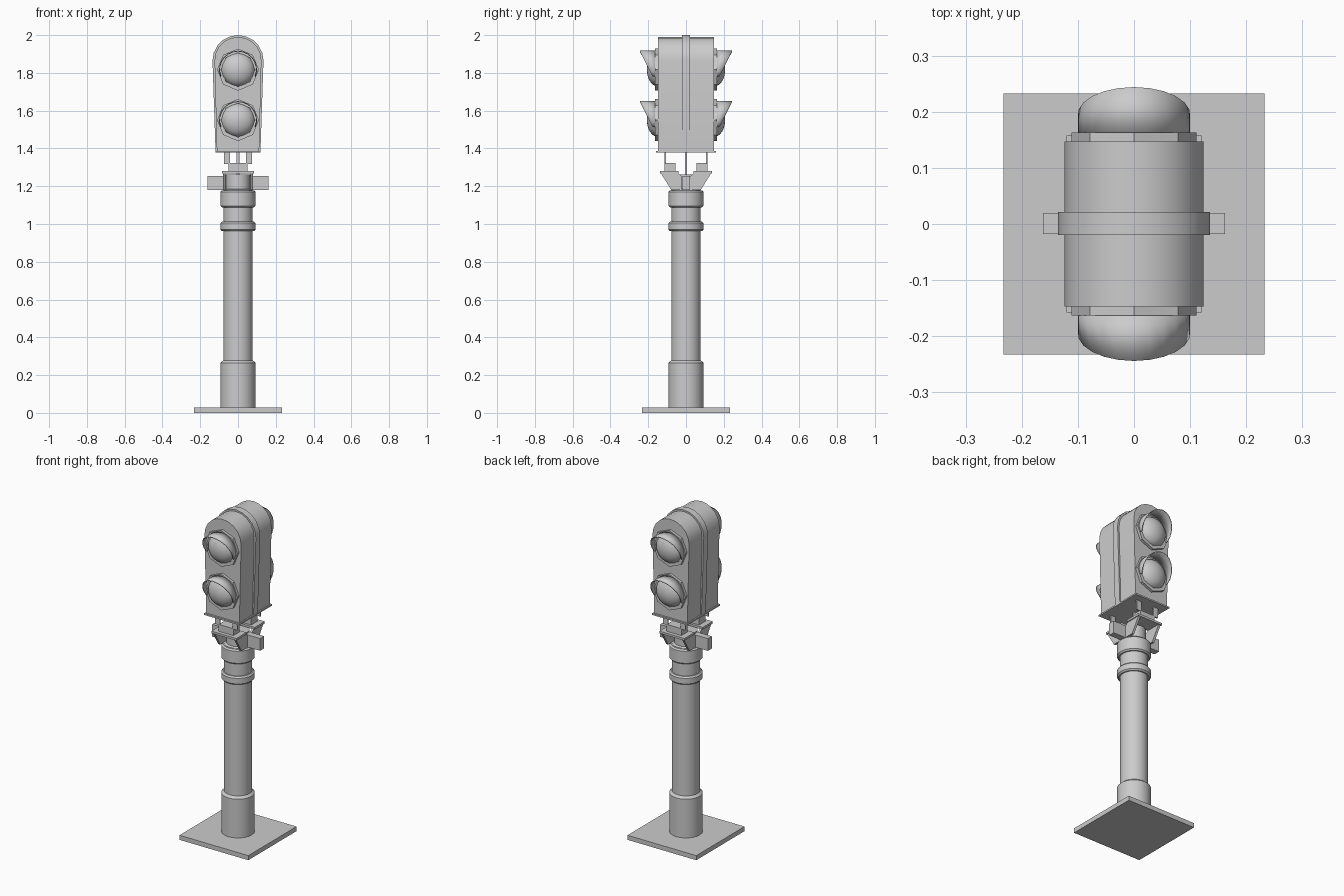
import bpy, bmesh, math
from mathutils import Vector

cube = bpy.data.objects.get("Cube")
if cube:
    bpy.data.objects.remove(cube)

GREY = (0.6, 0.6, 0.6, 1)
mat = bpy.data.materials.new("plain grey")
mat.use_nodes = True
mat.diffuse_color = GREY
mat.node_tree.nodes["Principled BSDF"].inputs["Base Color"].default_value = GREY


def make(name, bm, smooth=None):
    bmesh.ops.recalc_face_normals(bm, faces=bm.faces)
    mesh = bpy.data.meshes.new(name)
    bm.to_mesh(mesh)
    bm.free()
    mesh.materials.append(mat)
    ob = bpy.data.objects.new(name, mesh)
    bpy.context.collection.objects.link(ob)
    if smooth:
        bpy.ops.object.select_all(action="DESELECT")
        ob.select_set(True)
        bpy.context.view_layer.objects.active = ob
        bpy.ops.object.shade_smooth_by_angle(angle=math.radians(smooth))
    return ob


def box(name, lo, hi):
    bm = bmesh.new()
    bmesh.ops.create_cube(bm, size=1)
    lo, hi = Vector(lo), Vector(hi)
    for v in bm.verts:
        v.co = (lo + hi) / 2 + v.co * (hi - lo)
    return make(name, bm)


def prism(name, pts, offset, smooth=None):
    """Closed outline pushed along an offset vector."""
    bm = bmesh.new()
    face = bm.faces.new([bm.verts.new(p) for p in pts])
    ext = bmesh.ops.extrude_face_region(bm, geom=[face])["geom"]
    bmesh.ops.translate(bm, vec=offset, verts=[g for g in ext if isinstance(g, bmesh.types.BMVert)])
    return make(name, bm, smooth)


def lathe(name, profile, sides, axis="Z", centre=(0, 0, 0), sign=1, smooth=40):
    """Rings of (radius, height) about z, or about y pointing to sign."""
    bm = bmesh.new()
    rings = []
    for r, h in profile:
        ring = []
        for i in range(sides):
            a = 2 * math.pi * i / sides
            c, s = r * math.cos(a), r * math.sin(a)
            p = Vector((c, s, h)) if axis == "Z" else Vector((c, sign * h, s))
            ring.append(bm.verts.new(p + Vector(centre)))
        rings.append(ring)
    for a, b in zip(rings, rings[1:]):
        for i in range(sides):
            j = (i + 1) % sides
            bm.faces.new((a[i], a[j], b[j], b[i]))
    bm.faces.new(rings[0])
    bm.faces.new(rings[-1])
    return make(name, bm, smooth)


# Base and post
box("base_plate", (-0.233, -0.233, 0), (0.233, 0.233, 0.028))
lathe("post", [(0.093, 0.02), (0.093, 0.265), (0.078, 0.278), (0.078, 1.18),
               (0.065, 1.185), (0.065, 1.262)], 24)


def collar(name, z0, z1, r=0.093, b=0.008):
    lathe(name, [(0.07, z0), (r - b, z0), (r, z0 + b), (r, z1 - b), (r - b, z1), (0.07, z1)], 24)


collar("lower_collar", 0.962, 1.012)
collar("upper_collar", 1.088, 1.178)

# Mounting bracket
box("cross_arm", (-0.162, -0.018, 1.18), (0.162, 0.02, 1.255))
box("centre_stem", (-0.008, -0.004, 1.25), (0.008, 0.004, 1.385))
for s, side in ((-1, "front"), (1, "back")):
    ys = lambda a, b: sorted((s * a, s * b))
    y0, y1 = ys(0.04, 0.137)
    box(side + "_bracket_shelf", (-0.085, y0, 1.267), (0.085, y1, 1.28))
    for x in (-0.079, 0.065):
        prism(side + "_gusset",
              [(x, s * y, z) for y, z in ((0.02, 1.18), (0.078, 1.18), (0.134, 1.27),
                                          (0.04, 1.27), (0.02, 1.25))], (0.014, 0, 0))
    y0, y1 = ys(0.055, 0.115)
    box(side + "_foot_block", (-0.05, y0, 1.28), (0.05, y1, 1.322))
    y0, y1 = ys(0.107, 0.114)
    for x in (-0.075, 0.042):
        box(side + "_hanger_tab", (x, y0, 1.318), (x + 0.033, y1, 1.385))


# Signal head: arched housing that narrows toward the bottom
def arch(half_top, half_bottom, top, bottom, y, steps=10):
    pts = [(-half_bottom, y, bottom)]
    for i in range(steps + 1):
        a = math.pi * (1 - i / steps)
        pts.append((half_top * math.cos(a), y, top - half_top * (1 - math.sin(a))))
    return pts + [(half_bottom, y, bottom)]


prism("housing", arch(0.124, 0.112, 1.99, 1.385, -0.147), (0, 0.294, 0), 30)
prism("centre_flange", arch(0.135, 0.119, 2.0, 1.385, -0.02), (0, 0.041, 0), 30)
box("housing_floor", (-0.12, -0.158, 1.378), (0.12, 0.158, 1.387))


# Lamps: octagonal rim, domed lens and slanted hood
def hood(name, z, s, r=0.098, steps=14):
    bm = bmesh.new()
    pairs = []
    for i in range(steps + 1):
        a = math.radians(-112 + 224 * i / steps)
        x, dz = r * math.sin(a), r * math.cos(a)
        tip = 0.195 + 0.5 * dz
        pairs.append([bm.verts.new((x, s * y, z + dz)) for y in (0.155, tip)])
    for a, b in zip(pairs, pairs[1:]):
        bm.faces.new((a[0], b[0], b[1], a[1]))
    ob = make(name, bm, 40)
    mod = ob.modifiers.new("thickness", "SOLIDIFY")
    mod.thickness = 0.005
    mod.offset = 0


dome = [(0.088 * math.cos(t), 0.15 + 0.057 * math.sin(t))
        for t in (math.pi / 2 * i / 8 for i in range(8))] + [(0.002, 0.207)]
for s, side in ((-1, "front"), (1, "back")):
    for z, level in ((1.817, "upper"), (1.55, "lower")):
        name = side + "_" + level
        c = (0, 0, z)
        lathe(name + "_lamp_rim", [(0.111, 0.14), (0.111, 0.163), (0.09, 0.163), (0.09, 0.15)],
              8, "Y", c, s, 20)
        lathe(name + "_lens", dome, 24, "Y", c, s, 60)
        hood(name + "_hood", z, s)
